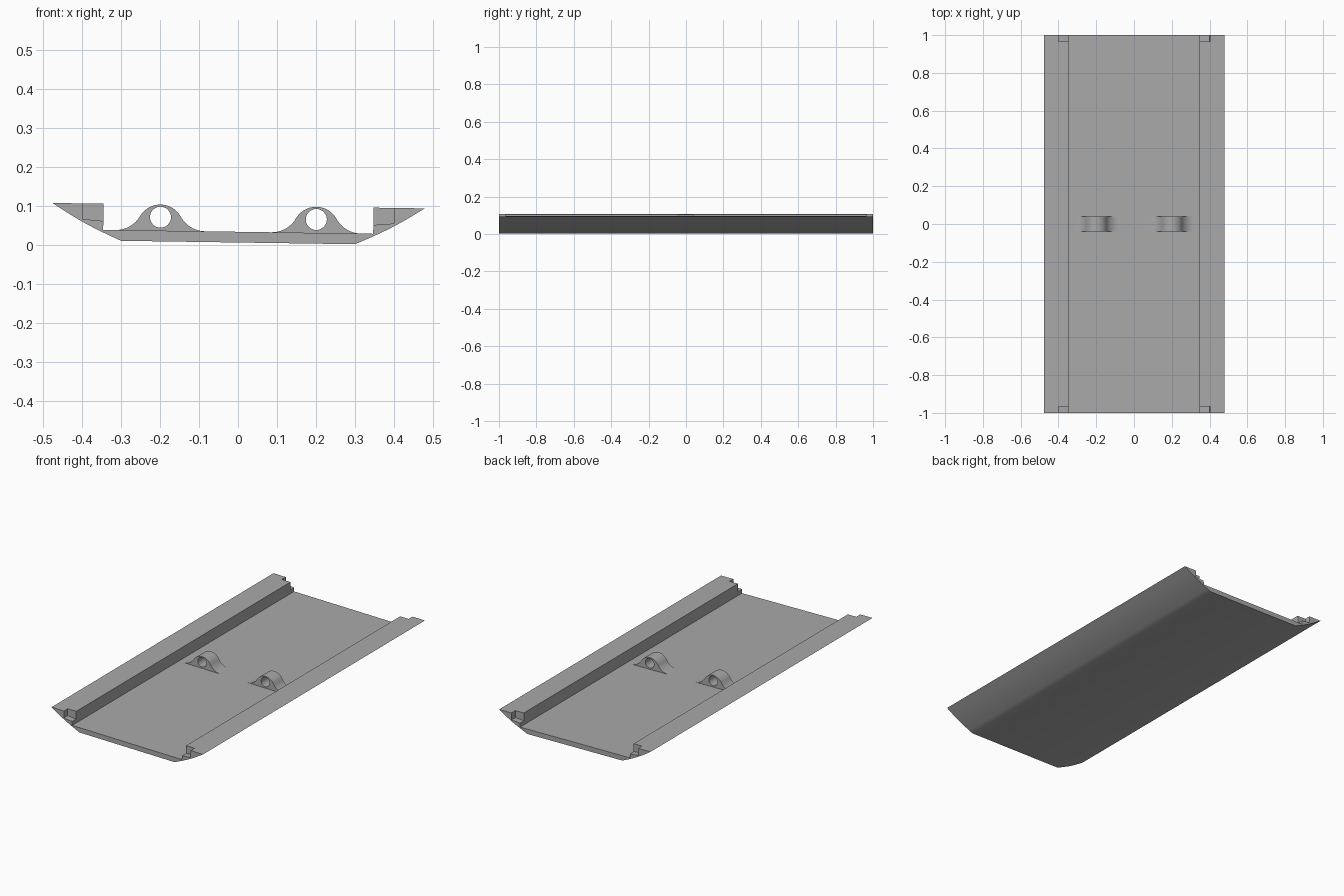
import bpy, bmesh
from math import sin, cos, pi, radians
from mathutils import Matrix

if "Cube" in bpy.data.objects:
    bpy.data.objects.remove(bpy.data.objects["Cube"], do_unlink=True)

TILT = Matrix.Rotation(0.0146, 4, 'Y')
FLOOR, RIM, BASE = 0.033, 0.1, 0.0055

grey = bpy.data.materials.new("light grey")
grey.use_nodes = True
grey.diffuse_color = (0.4, 0.4, 0.4, 1)
grey.node_tree.nodes["Principled BSDF"].inputs["Base Color"].default_value = (0.4, 0.4, 0.4, 1)


def extrude(name, profile, y0, y1):
    """Prism with an (x, z) profile running from y0 to y1."""
    bm = bmesh.new()
    face = bm.faces.new([bm.verts.new((x, y0, z)) for x, z in profile])
    new = bmesh.ops.extrude_face_region(bm, geom=[face])["geom"]
    verts = [v for v in new if isinstance(v, bmesh.types.BMVert)]
    bmesh.ops.translate(bm, vec=(0, y1 - y0, 0), verts=verts)
    bmesh.ops.recalc_face_normals(bm, faces=bm.faces)
    mesh = bpy.data.meshes.new(name)
    bm.to_mesh(mesh)
    bm.free()
    mesh.materials.append(grey)
    obj = bpy.data.objects.new(name, mesh)
    bpy.context.collection.objects.link(obj)
    return obj


def activate(obj):
    bpy.ops.object.select_all(action='DESELECT')
    obj.select_set(True)
    bpy.context.view_layer.objects.active = obj


def cut(obj, cutter):
    mod = obj.modifiers.new("cut", 'BOOLEAN')
    mod.operation, mod.solver, mod.object = 'DIFFERENCE', 'EXACT', cutter
    activate(obj)
    bpy.ops.object.modifier_apply(modifier=mod.name)
    bpy.data.objects.remove(cutter, do_unlink=True)


def finish(obj):
    activate(obj)
    bpy.ops.object.shade_smooth_by_angle(angle=radians(30))
    obj.matrix_world = TILT


# Tray: flat bottom, gently bulged sides, solid rails along both edges
steps = 8
side = []
for i in range(steps + 1):
    t = i / steps
    bulge = 0.005 * sin(pi * t)
    side.append((0.3 + 0.178 * t + 0.47 * bulge, BASE + (RIM - BASE) * t - 0.88 * bulge))
half = side + [(0.3465, RIM), (0.3465, FLOOR)]
tray = extrude("tray", half + [(-x, z) for x, z in reversed(half)], -1, 1)

# Open pockets at the inner corner of each rail end
for sx in (-1, 1):
    for sy in (-1, 1):
        pocket = [(sx * x, z) for x, z in
                  ((0.33, 0.054), (0.3465, 0.0555), (0.4, 0.0602), (0.4, 0.15), (0.33, 0.15))]
        cut(tray, extrude("pocket_cutter", pocket, sy * 0.965, sy * 1.1))
finish(tray)

# Bell-shaped lugs with a round hole, fairing smoothly into the floor
top, crown, fillet, sweep = 0.1, 0.06, 0.072, radians(60.5)
for name, cx in (("right_lug", -0.2), ("left_lug", 0.2)):
    n = 12
    arc = [(crown * sin(sweep * i / n), top - crown + crown * cos(sweep * i / n))
           for i in range(n + 1)]
    foot_x, foot_z = (crown + fillet) * sin(sweep), top - crown + (crown + fillet) * cos(sweep)
    arc += [(foot_x - fillet * sin(sweep * i / n), foot_z - fillet * cos(sweep * i / n))
            for i in range(n - 1, -1, -1)]
    arc.append((foot_x, FLOOR - 0.004))
    outline = [(-x, z) for x, z in reversed(arc[1:])] + arc
    lug = extrude(name, [(cx + x, z) for x, z in outline], -0.04, 0.04)
    hole = [(cx + 0.027 * cos(2 * pi * i / 32), 0.0675 + 0.027 * sin(2 * pi * i / 32))
            for i in range(32)]
    cut(lug, extrude("hole_cutter", hole, -0.1, 0.1))
    finish(lug)
